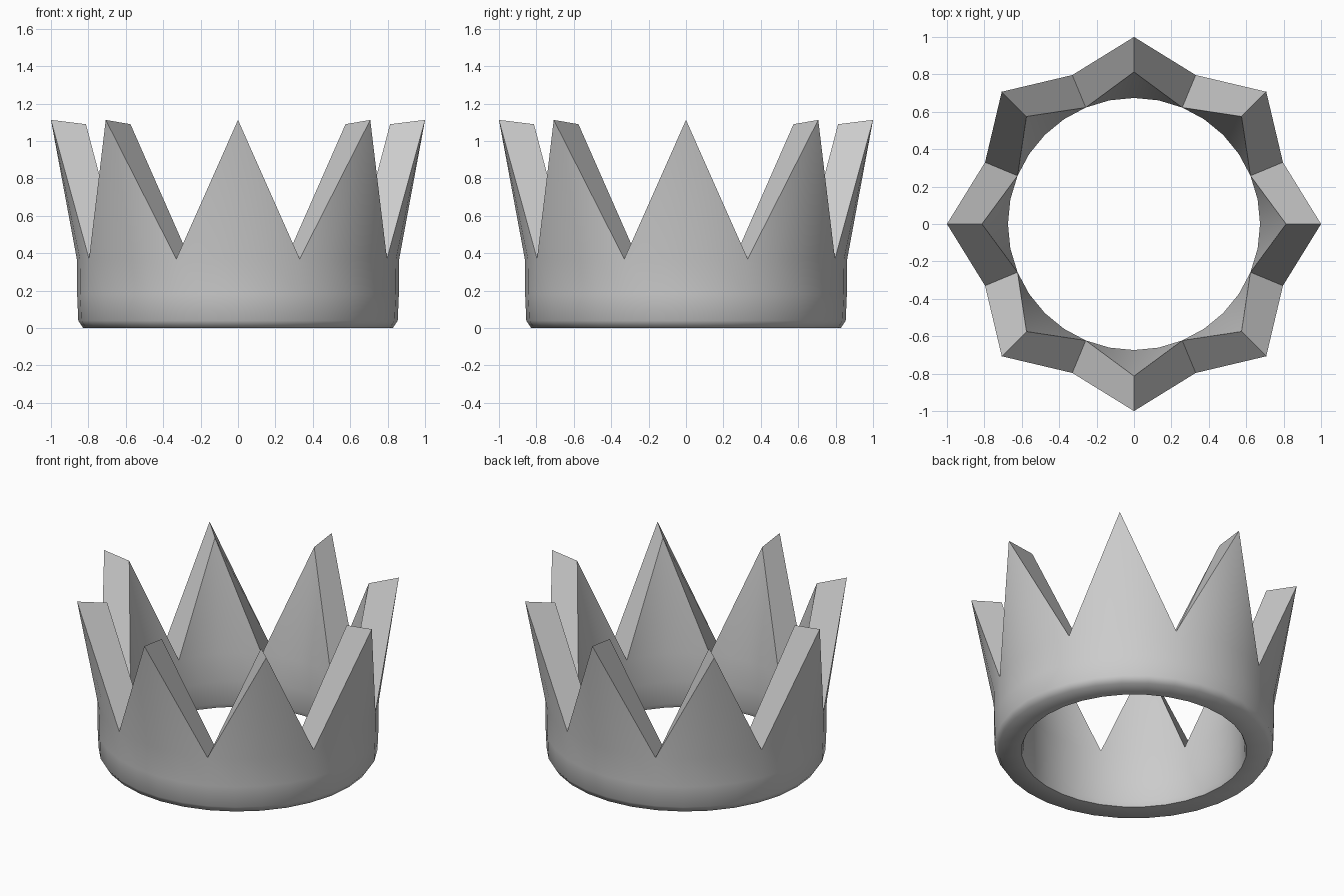
import bpy, bmesh, math

if "Cube" in bpy.data.objects:
    bpy.data.objects.remove(bpy.data.objects["Cube"])

SEGS = 32        # facets around the band
SPIKES = 8
STEP = SEGS // SPIKES

bm = bmesh.new()


def point(r, i, z):
    a = 2 * math.pi * i / SEGS
    return bm.verts.new((r * math.sin(a), -r * math.cos(a), z))


# Band: U-shaped profile from the outer wall, under the base, up the inner wall
profile = [(0.862, 0.37), (0.86, 0.18), (0.854, 0.04), (0.828, 0.0),
           (0.69, 0.0), (0.678, 0.03), (0.674, 0.18), (0.674, 0.37)]
loops = [[point(r, i, z) for i in range(SEGS)] for r, z in profile]
for a, b in zip(loops, loops[1:]):
    for i in range(SEGS):
        j = (i + 1) % SEGS
        bm.faces.new((a[i], b[i], b[j], a[j]))

# Spikes: flared fans inside and outside, closed by sloping edge strips
outer, inner = loops[0], loops[-1]
for s in range(SPIKES):
    c = s * STEP
    ids = [(c + k) % SEGS for k in range(-STEP // 2, STEP // 2 + 1)]
    tip_out = point(1.0, c, 1.113)
    tip_in = point(0.813, c, 1.09)
    for i, j in zip(ids, ids[1:]):
        bm.faces.new((outer[i], outer[j], tip_out))
        bm.faces.new((inner[j], inner[i], tip_in))
    first, last = ids[0], ids[-1]
    bm.faces.new((outer[first], tip_out, tip_in, inner[first]))
    bm.faces.new((tip_out, outer[last], inner[last], tip_in))

bmesh.ops.recalc_face_normals(bm, faces=bm.faces)
mesh = bpy.data.meshes.new("crown")
bm.to_mesh(mesh)
bm.free()
crown = bpy.data.objects.new("crown", mesh)
bpy.context.collection.objects.link(crown)

# Smooth walls, crisp spike edges
bpy.context.view_layer.objects.active = crown
crown.select_set(True)
bpy.ops.object.shade_smooth_by_angle(angle=math.radians(60))
